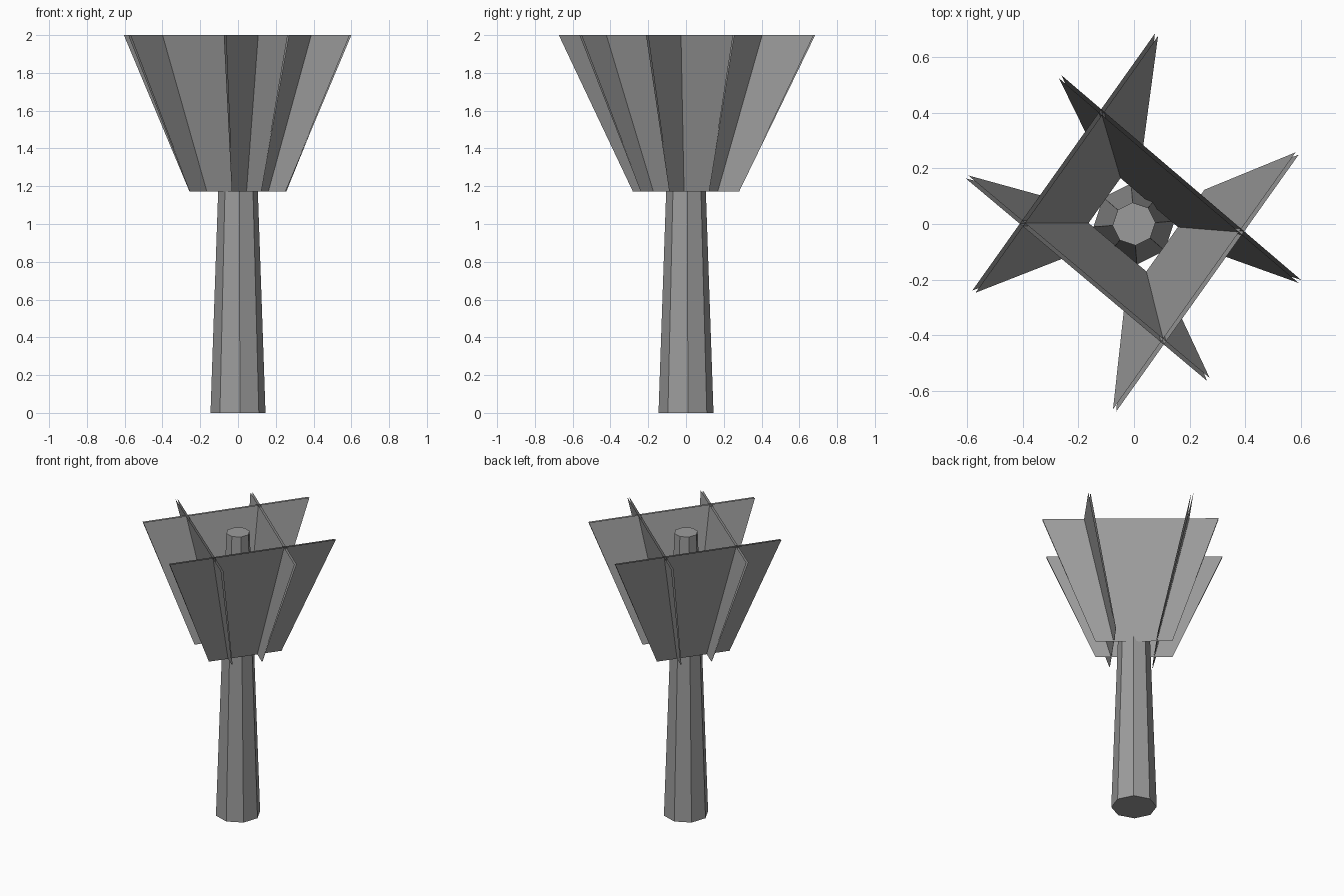
import bpy, bmesh, math
from mathutils import Vector

if "Cube" in bpy.data.objects:
    bpy.data.objects.remove(bpy.data.objects["Cube"])

# Dark grey for every part
grey = bpy.data.materials.new("dark_grey")
grey.diffuse_color = (0.33, 0.33, 0.33, 1)
grey.use_nodes = True
grey.node_tree.nodes["Principled BSDF"].inputs["Base Color"].default_value = grey.diffuse_color


def add_object(name, bm):
    me = bpy.data.meshes.new(name)
    bm.to_mesh(me)
    bm.free()
    me.materials.append(grey)
    ob = bpy.data.objects.new(name, me)
    bpy.context.collection.objects.link(ob)
    return ob


# Tapered eight-sided trunk
bpy.ops.mesh.primitive_cone_add(vertices=8, radius1=0.146, radius2=0.077, depth=1.99,
                                location=(0, 0, 0.995), rotation=(0, 0, math.radians(4)))
bpy.context.object.name = "trunk"
bpy.context.object.data.materials.append(grey)

Z_LOW, Z_TOP = 1.173, 2.0
HALF_LOW, HALF_TOP = 0.247, 0.566


def foliage(name, angle, low, top, shift):
    """Pair of outward leaning trapezoid sheets, nearly touching at the bottom."""
    a = math.radians(angle)
    n = Vector((math.cos(a), math.sin(a), 0))      # outward direction
    t = Vector((-math.sin(a), math.cos(a), 0))     # along the panel
    bm = bmesh.new()
    for side in (-1, 1):
        lo = n * (low + side * 0.002)
        hi = n * (top + side * 0.007) + t * shift
        pts = [lo - t * HALF_LOW, lo + t * HALF_LOW,
               hi + t * HALF_TOP, hi - t * HALF_TOP]
        for i, p in enumerate(pts):
            p.z = Z_LOW if i < 2 else Z_TOP
        vs = [bm.verts.new(p) for p in pts]
        bm.faces.new(vs if side > 0 else vs[::-1])
    add_object(name, bm)


# Four crossing foliage panels: name, facing angle, low and top distance, top shift
for panel in (("foliage_back_right", 49.5, 0.096, 0.230, -0.021),
              ("foliage_back_left", 144.6, 0.137, 0.328, -0.035),
              ("foliage_front_left", 230, 0.104, 0.256, -0.002),
              ("foliage_front_right", 324.6, 0.137, 0.331, -0.02)):
    foliage(*panel)
